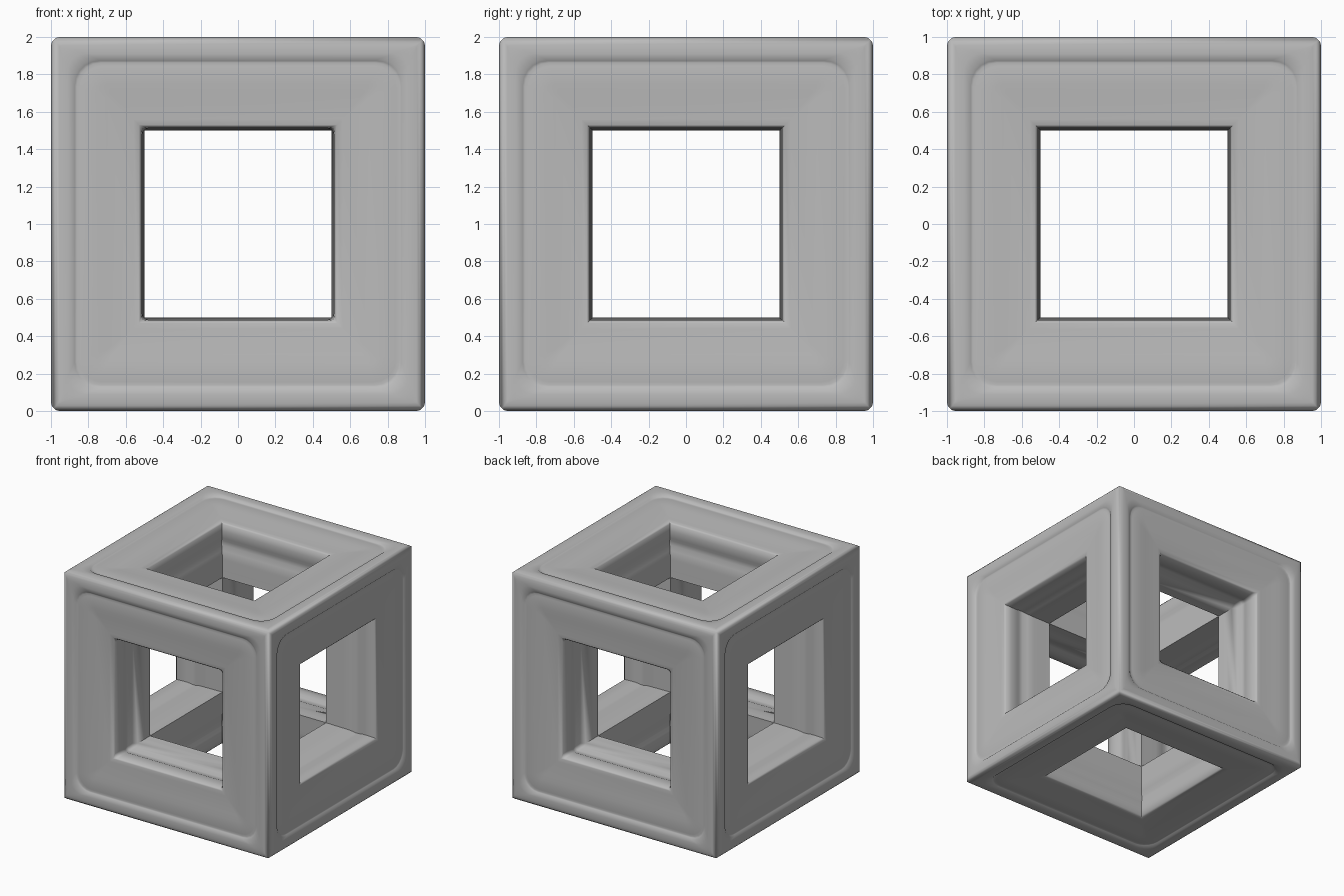
import bpy, bmesh
from math import pi, cos, sin
from mathutils import Matrix, Vector

old = bpy.data.objects.get("Cube")
if old:
    bpy.data.objects.remove(old, do_unlink=True)

# One grey material
grey = bpy.data.materials.new("plain grey")
grey.use_nodes = True
colour = (0.5, 0.5, 0.5, 1)
grey.diffuse_color = colour
grey.node_tree.nodes["Principled BSDF"].inputs["Base Color"].default_value = colour

CORNER_STEPS = 5

# Rings of one side: half width, height from centre, corner radius
FACE = [
    (0.985, 0.985, 0), (0.972, 0.995, 0), (0.955, 1.0, 0.01),
    (0.91, 0.998, 0.09), (0.882, 0.995, 0.13), (0.872, 0.986, 0.13),
    (0.862, 0.983, 0.13), (0.845, 0.986, 0.12), (0.75, 0.985, 0.05),
    (0.70, 0.98, 0.03), (0.56, 0.973, 0), (0.53, 0.968, 0),
]
HOLE = [
    (0.518, 0.955, 0), (0.512, 0.90, 0), (0.512, 0.84, 0),
    (0.524, 0.81, 0), (0.526, 0.77, 0), (0.510, 0.73, 0),
    (0.505, 0.66, 0), (0.503, 0.56, 0), (0.5, 0.5, 0),
]


def ring_points(w, h, r):
    """Square ring with rounded corners."""
    pts = []
    for k in range(4):
        for s in range(CORNER_STEPS + 1):
            a = s / CORNER_STEPS * pi / 2
            p = Vector((w - r + r * cos(a), w - r + r * sin(a), h))
            pts.append(Matrix.Rotation(k * pi / 2, 3, 'Z') @ p)
    return pts


def add_side(bm, turn, chamfer):
    """Loft the framed panel and its hole wall, turned to face outwards."""
    rings = FACE + [(w, h, chamfer if h > 0.7 else r) for w, h, r in HOLE]
    loops = [[bm.verts.new(turn @ p) for p in ring_points(*ring)] for ring in rings]
    for a, b in zip(loops, loops[1:]):
        n = len(a)
        for i in range(n):
            j = (i + 1) % n
            bm.faces.new((a[i], a[j], b[j], b[i]))


# Six sides welded into one open cube frame
bm = bmesh.new()
for k in range(4):
    add_side(bm, Matrix.Rotation(k * pi / 2, 3, 'X'), 0.03 if k % 2 else 0)
for sign in (1, -1):
    add_side(bm, Matrix.Rotation(sign * pi / 2, 3, 'Y'), 0)
bmesh.ops.remove_doubles(bm, verts=bm.verts, dist=0.0005)
bmesh.ops.recalc_face_normals(bm, faces=bm.faces)
bmesh.ops.translate(bm, verts=bm.verts, vec=(0, 0, 1))
bmesh.ops.scale(bm, verts=bm.verts, vec=(1, 1, 1))

mesh = bpy.data.meshes.new("cube_frame")
bm.to_mesh(mesh)
bm.free()
mesh.materials.append(grey)
frame = bpy.data.objects.new("cube_frame", mesh)
bpy.context.collection.objects.link(frame)

bpy.ops.object.select_all(action='DESELECT')
frame.select_set(True)
bpy.context.view_layer.objects.active = frame
bpy.ops.object.shade_smooth_by_angle(angle=pi / 3)
